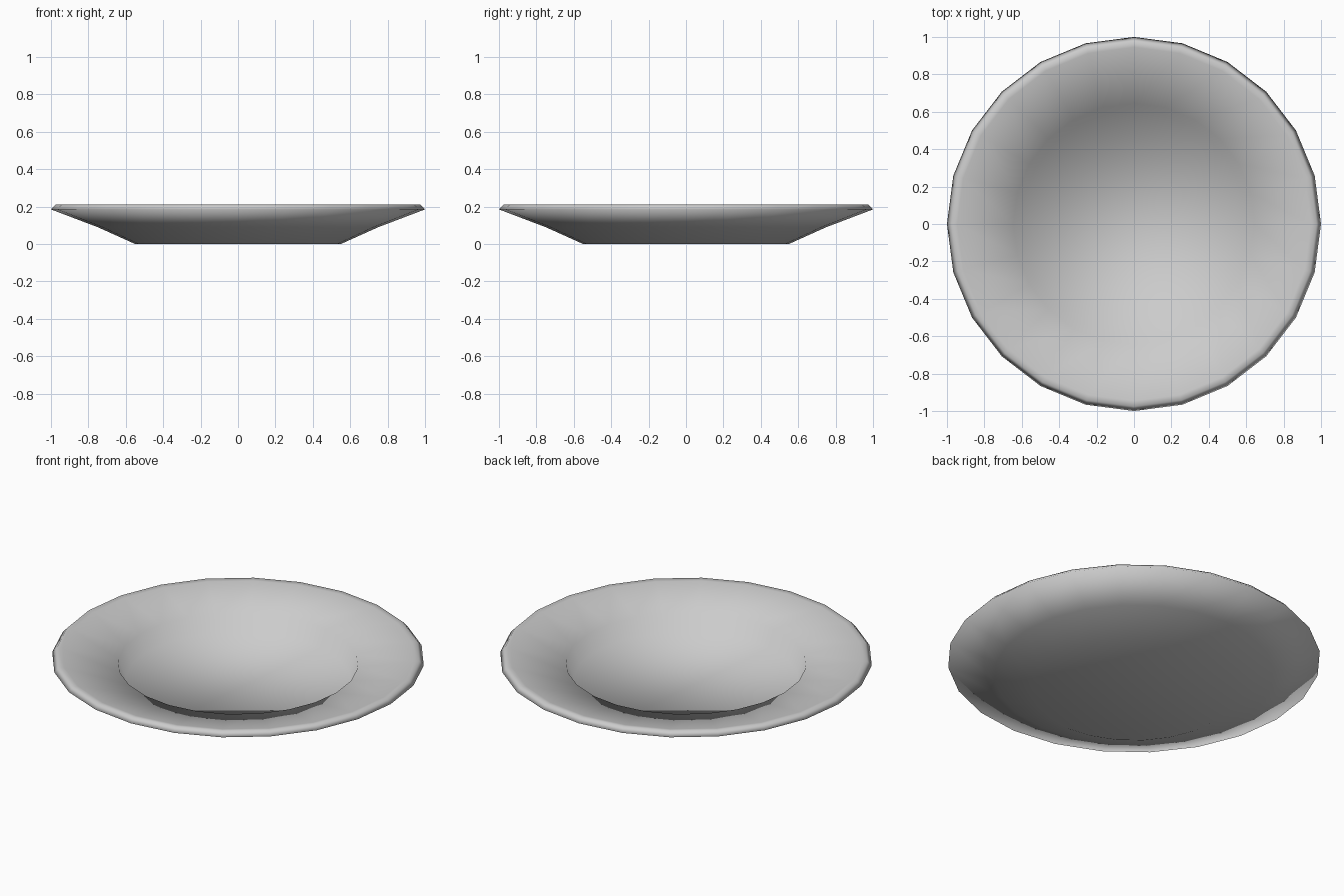
import bpy, bmesh, math

if "Cube" in bpy.data.objects:
    bpy.data.objects.remove(bpy.data.objects["Cube"])

SIDES = 24

# Cross-section (radius, height): foot edge, underside, rim, well wall, floor edge
PROFILE = [(0.55, 0.0), (0.75, 0.09), (1.0, 0.185), (0.975, 0.212),
           (0.945, 0.208), (0.645, 0.158), (0.605, 0.06)]


def lathe(name, profile, sides):
    bm = bmesh.new()
    rings = []
    for r, z in profile:
        angles = [2 * math.pi * i / sides for i in range(sides)]
        rings.append([bm.verts.new((r * math.cos(a), r * math.sin(a), z)) for a in angles])
    # Walls between neighbouring rings
    for low, high in zip(rings, rings[1:]):
        for i in range(sides):
            j = (i + 1) % sides
            bm.faces.new((low[i], low[j], high[j], high[i]))
    # Underside and eating surface
    bm.faces.new(rings[0][::-1])
    bm.faces.new(rings[-1])
    for face in bm.faces:
        face.smooth = True
    mesh = bpy.data.meshes.new(name)
    bm.to_mesh(mesh)
    bm.free()
    obj = bpy.data.objects.new(name, mesh)
    bpy.context.collection.objects.link(obj)
    return obj


lathe("plate", PROFILE, SIDES)
